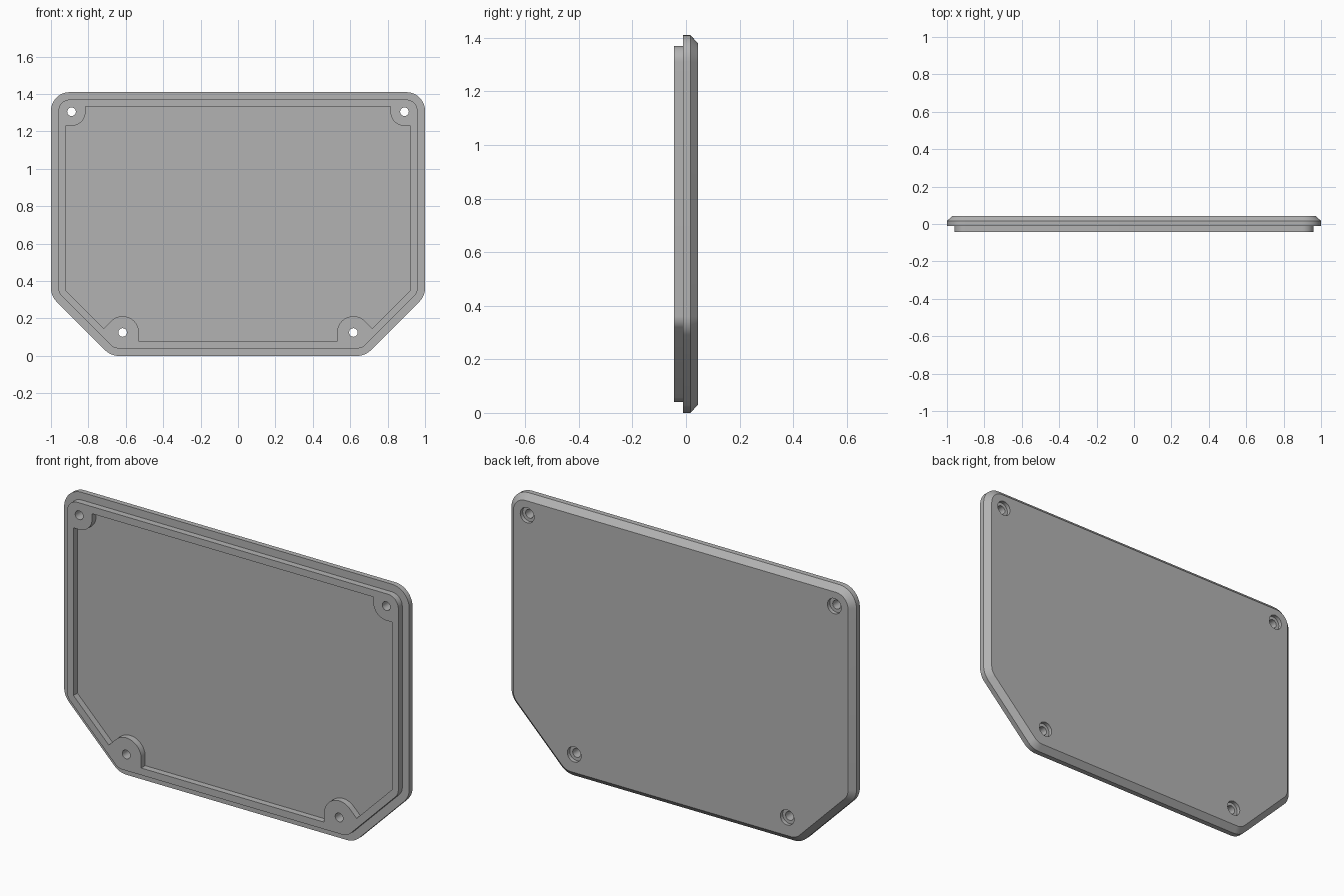
import bpy, bmesh
from math import sin, cos, pi, sqrt, tan, radians
from mathutils import Vector

if "Cube" in bpy.data.objects:
    bpy.data.objects.remove(bpy.data.objects["Cube"])

HEIGHT = 1.41
FRONT, STEP, BEVEL, BACK = -0.044, -0.011, 0.0165, 0.044
FLOOR = STEP
TOP_HOLE, LOW_HOLE = Vector((0.89, 1.305)), Vector((0.617, 0.125))

grey = bpy.data.materials.new("plain grey")
grey.use_nodes = True
colour = (0.45, 0.45, 0.45, 1)
grey.diffuse_color = colour
grey.node_tree.nodes["Principled BSDF"].inputs["Base Color"].default_value = colour


def arc(centre, radius, start, end, steps=10):
    angles = [radians(start + (end - start) * i / steps) for i in range(steps + 1)]
    return [centre + radius * Vector((cos(a), sin(a))) for a in angles]


def mirrored(half):
    """Close a right-hand half profile with its mirror image."""
    return half + [Vector((-p.x, p.y)) for p in reversed(half)]


def corners(inset):
    """Right-hand corners of the clipped rectangle, from the bottom up."""
    diagonal = 0.68 - inset * sqrt(2)
    side = 1 - inset
    return [Vector((inset + diagonal, inset)), Vector((side, side - diagonal)),
            Vector((side, HEIGHT - inset))]


def outline(inset):
    """Clipped rectangle with rounded corners."""
    radius = 0.1 - inset
    low, mid, top = corners(inset)
    t = radius * tan(pi / 8)
    half = arc(low + Vector((-t, radius)), radius, -90, -45)
    half += arc(mid + Vector((-radius, t)), radius, -45, 0)
    half += arc(top - Vector((radius, radius)), radius, 0, 90)
    return mirrored(half)


def pocket_outline(inset):
    """Inner wall line running around the four screw bosses."""
    low, mid, top = corners(inset)
    r_low, r_top = 0.087, 0.075
    bump = arc(LOW_HOLE, r_low, 180, 45, 20)
    last = bump[-1]
    gap = ((low.x - low.y) - (last.x - last.y)) / 2
    half = [Vector((bump[0].x, low.y))] + bump + [last + Vector((gap, -gap)), mid]
    bump = arc(TOP_HOLE, r_top, 270, 180, 14)
    half += [Vector((top.x, bump[0].y))] + bump + [Vector((bump[-1].x, top.y))]
    return mirrored(half)


def loft(name, sections):
    """Skin a stack of (profile, y) sections and cap both ends."""
    bm = bmesh.new()
    rings = [[bm.verts.new((p.x, y, p.y)) for p in pts] for pts, y in sections]
    for a, b in zip(rings, rings[1:]):
        for i in range(len(a)):
            j = (i + 1) % len(a)
            bm.faces.new((a[i], a[j], b[j], b[i]))
    bm.faces.new(rings[0])
    bm.faces.new(rings[-1])
    bmesh.ops.recalc_face_normals(bm, faces=bm.faces)
    mesh = bpy.data.meshes.new(name)
    bm.to_mesh(mesh)
    bm.free()
    mesh.materials.append(grey)
    obj = bpy.data.objects.new(name, mesh)
    bpy.context.collection.objects.link(obj)
    return obj


def cut(target, cutter):
    cutter.hide_render = True
    mod = target.modifiers.new("cut", 'BOOLEAN')
    mod.operation, mod.solver, mod.object = 'DIFFERENCE', 'EXACT', cutter
    bpy.context.view_layer.objects.active = target
    bpy.ops.object.modifier_apply(modifier=mod.name)
    bpy.data.objects.remove(cutter)


# Cover plate with raised front lip and bevelled back
cover = loft("cover_plate", [(outline(0.04), FRONT), (outline(0.04), STEP),
                             (outline(0), STEP), (outline(0), BEVEL),
                             (outline(0.03), BACK)])

# Recess inside the lip, leaving the bosses standing
pocket = pocket_outline(0.077)
cut(cover, loft("pocket_cutter", [(pocket, FRONT - 0.05), (pocket, FLOOR)]))

# Screw holes, counterbored from the back
for hole in (TOP_HOLE, LOW_HOLE):
    for side in (1, -1):
        centre = Vector((side * hole.x, hole.y))
        bore, head = (arc(centre, r, 0, 345, 23) for r in (0.023, 0.04))
        cut(cover, loft("hole_cutter", [(bore, FRONT - 0.05), (bore, BACK - 0.02),
                                        (head, BACK - 0.02), (head, BACK + 0.05)]))

bpy.ops.object.select_all(action='DESELECT')
cover.select_set(True)
bpy.context.view_layer.objects.active = cover
bpy.ops.object.shade_smooth_by_angle(angle=radians(30))
